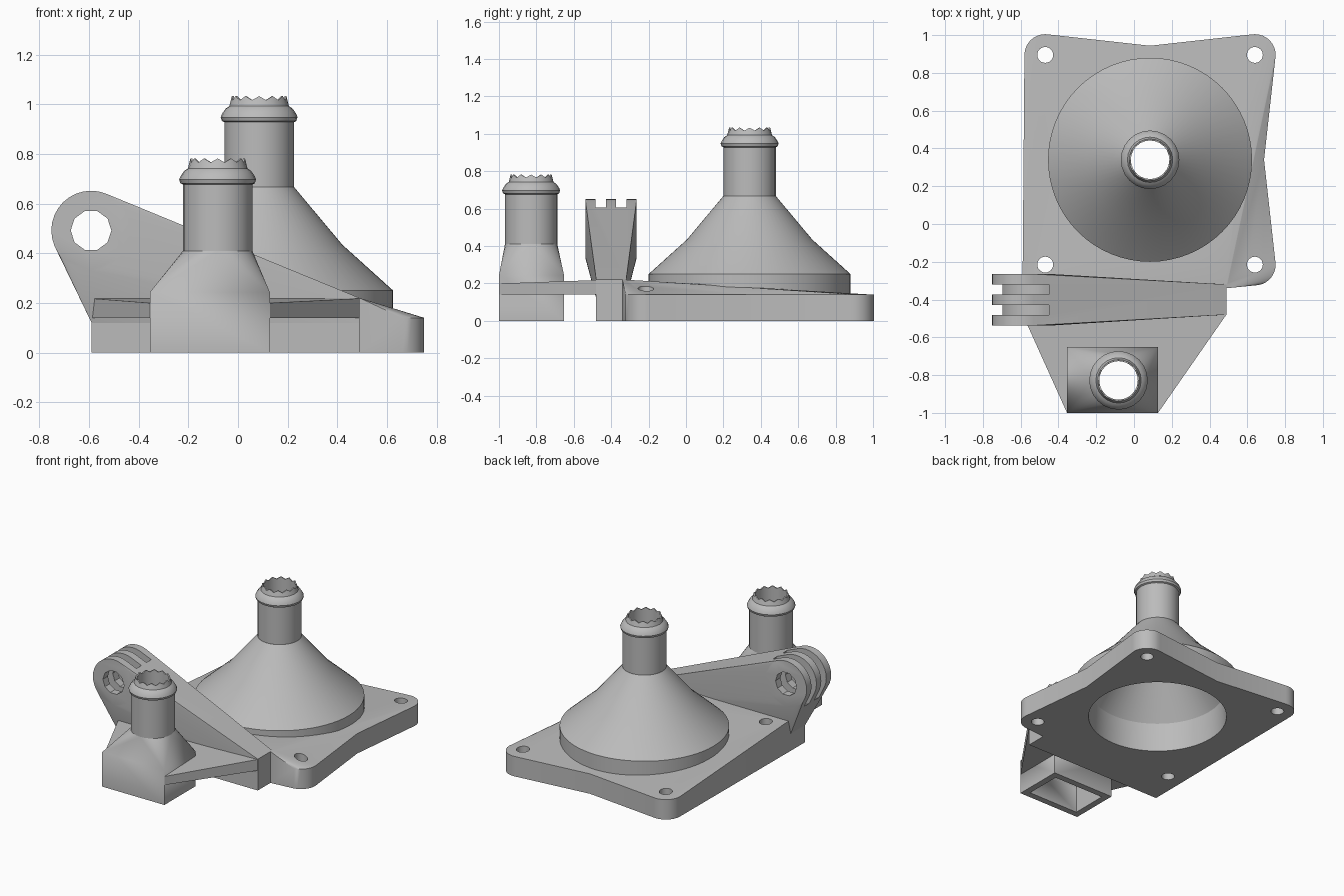
import bpy, bmesh, math
from mathutils import Vector

cube = bpy.data.objects.get("Cube")
if cube:
    bpy.data.objects.remove(cube, do_unlink=True)

grey = bpy.data.materials.new("plain grey")
grey.use_nodes = True
grey.diffuse_color = (0.5, 0.5, 0.5, 1)
for node in grey.node_tree.nodes:
    if node.type == 'BSDF_PRINCIPLED':
        node.inputs["Base Color"].default_value = (0.5, 0.5, 0.5, 1)


def finish(name, bm):
    bmesh.ops.recalc_face_normals(bm, faces=bm.faces[:])
    mesh = bpy.data.meshes.new(name)
    bm.to_mesh(mesh)
    bm.free()
    mesh.materials.append(grey)
    ob = bpy.data.objects.new(name, mesh)
    bpy.context.scene.collection.objects.link(ob)
    return ob


def select(ob):
    bpy.ops.object.select_all(action='DESELECT')
    ob.select_set(True)
    bpy.context.view_layer.objects.active = ob


def smooth(ob):
    select(ob)
    bpy.ops.object.shade_smooth_by_angle(angle=math.radians(25))


def boolean(ob, other, operation='DIFFERENCE', keep=False):
    mod = ob.modifiers.new("cut", 'BOOLEAN')
    mod.operation = operation
    mod.solver = 'EXACT'
    mod.object = other
    select(ob)
    bpy.ops.object.modifier_apply(modifier=mod.name)
    if not keep:
        bpy.data.objects.remove(other, do_unlink=True)


def box(x0, x1, y0, y1, z0, z1):
    return [Vector((x, y, z)) for x in (x0, x1) for y in (y0, y1) for z in (z0, z1)]


def disc(x, y, r, z0, z1, n=32):
    return [Vector((x + r * math.cos(math.tau * i / n), y + r * math.sin(math.tau * i / n), z))
            for i in range(n) for z in (z0, z1)]


def barrel(x, z, r, y0, y1, n=32):
    return [Vector((p.x, p.z, p.y)) for p in disc(x, z, r, y0, y1, n)]


def hull(name, points):
    bm = bmesh.new()
    for p in points:
        bm.verts.new(p)
    res = bmesh.ops.convex_hull(bm, input=bm.verts[:])
    loose = [v for v in bm.verts if not v.link_faces]
    bmesh.ops.delete(bm, geom=loose, context='VERTS')
    bmesh.ops.dissolve_limit(bm, angle_limit=0.002, verts=bm.verts[:], edges=bm.edges[:])
    return finish(name, bm)


def lathe(name, profile, x, y, sides, jag=0.0):
    # Closed profile of (radius, height) turned about a vertical axis
    top = max(z for r, z in profile)
    bm = bmesh.new()
    rings = []
    for r, z in profile:
        ring = []
        for i in range(sides):
            a = math.tau * i / sides
            dz = jag * (i % 2) if z == top else 0
            ring.append(bm.verts.new((x + r * math.cos(a), y + r * math.sin(a), z - dz)))
        rings.append(ring)
    for k, ring in enumerate(rings):
        nxt = rings[(k + 1) % len(rings)]
        for i in range(sides):
            j = (i + 1) % sides
            bm.faces.new((ring[i], ring[j], nxt[j], nxt[i]))
    ob = finish(name, bm)
    smooth(ob)
    return ob


CX, CY = 0.085, 0.34      # large funnel axis
SX, SY = -0.082, -0.828   # small funnel axis
TUBE, BORE = 0.14, 0.105

# Base plate: each corner joined to the central disc and the front bar
bar = box(-0.59, 0.49, -0.34, -0.32, 0, 0.22)
corners = [(x, y) for x in (-0.47, 0.64) for y in (-0.215, 0.895)]
plate = None
for x, y in corners:
    piece = hull("base_plate", disc(x, y, 0.11, 0, 0.14) + disc(CX, CY, 0.6, 0, 0.14, 64) + bar)
    if plate:
        boolean(plate, piece, 'UNION')
    else:
        plate = piece
for x, y in corners:
    boolean(plate, hull("bolt_cutter", disc(x, y, 0.042, -0.1, 0.4, 24)))
boolean(plate, hull("bore_cutter", disc(CX, CY, 0.47, -0.1, 0.5, 64)))
smooth(plate)

# Large hollow funnel
lathe("large_funnel", [(0.45, 0), (0.54, 0), (0.54, 0.25), (0.335, 0.435), (TUBE, 0.668),
                       (BORE, 0.668), (0.28, 0.43), (0.44, 0.2)], CX, CY, 64)


# Hose spouts with a rounded collar and a ragged rim
def spout(name, x, y, bottom, top):
    outer = [(TUBE, -0.105), (0.15, -0.1), (0.155, -0.085), (0.15, -0.072),
             (0.135, -0.05), (0.12, -0.04), (0.11, 0)]
    prof = [(BORE, bottom), (TUBE, bottom)] + [(r, top + z) for r, z in outer]
    prof.append((BORE - 0.003, top))
    lathe(name, prof, x, y, 24, 0.016)


spout("large_spout", CX, CY, 0.66, 1.033)
spout("small_spout", SX, SY, 0.405, 0.782)

# Small funnel: hollow rectangular inlet lofted to a round neck
inlet = box(-0.355, 0.128, -1, -0.652, 0, 0.243)
small = hull("small_funnel", inlet + disc(SX, SY, TUBE, 0.40, 0.41, 24))
cavity = hull("cavity_cutter", box(-0.31, 0.083, -0.955, -0.697, -0.05, 0.23)
              + disc(SX, SY, BORE, 0.39, 0.43, 24))

# Web tying the small funnel to the arm
web = hull("connecting_web", box(-0.355, 0.128, -0.999, -0.653, 0.14, 0.2)
           + box(-0.589, 0.489, -0.48, -0.4, 0.14, 0.218))
boolean(web, cavity, keep=True)
boolean(small, cavity)
smooth(small)

# Foot under the arm
hull("arm_foot", box(-0.59, 0.49, -0.48, -0.32, 0, 0.22))

# Hinge arm with three prongs and a pin hole
HX, HZ = -0.592, 0.492
arm = hull("hinge_arm", barrel(HX, HZ, 0.16, -0.537, -0.265)
           + box(-0.59, 0.49, -0.48, -0.32, 0.12, 0.22))
for y in (-0.483, -0.374):
    boolean(arm, hull("slot_cutter", barrel(HX, HZ, 0.183, y, y + 0.055)))
boolean(arm, hull("pin_cutter", barrel(HX, HZ, 0.082, -0.7, -0.1, 10)))
smooth(arm)
